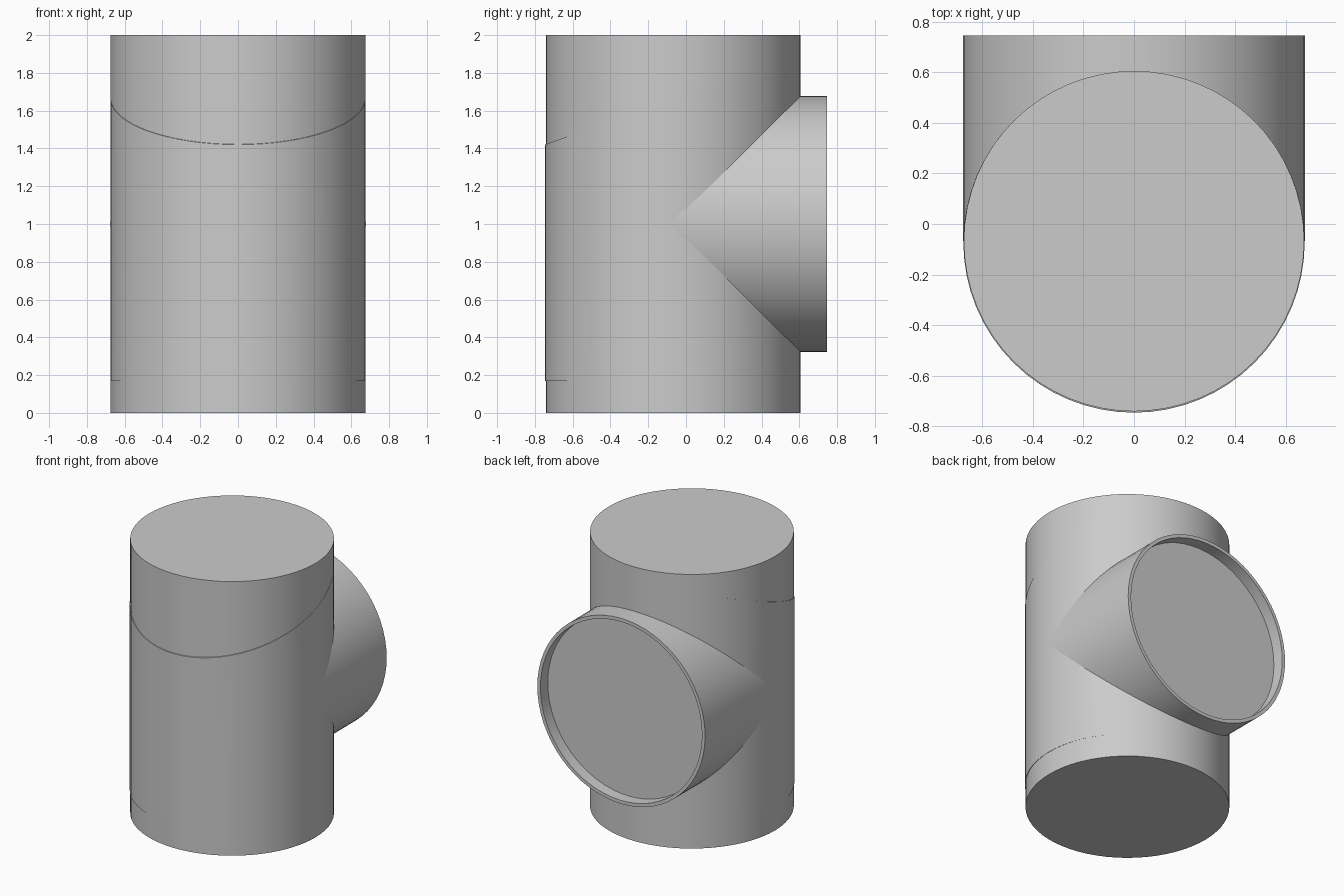
import bpy, bmesh, math
from mathutils import Matrix, Vector

if "Cube" in bpy.data.objects:
    bpy.data.objects.remove(bpy.data.objects["Cube"], do_unlink=True)

SIDES = 64
grey = bpy.data.materials.new("plain grey")
grey.use_nodes = True
color = (0.6, 0.6, 0.6, 1)
grey.diffuse_color = color
grey.node_tree.nodes["Principled BSDF"].inputs["Base Color"].default_value = color


def lathe(name, profile, matrix, tweak=None):
    """Spin (radius, height) points around local z; the ends sit on the axis."""
    bm = bmesh.new()
    verts = [bm.verts.new((r, 0, h)) for r, h in profile]
    edges = [bm.edges.new(pair) for pair in zip(verts, verts[1:])]
    bmesh.ops.spin(bm, geom=verts + edges, cent=(0, 0, 0), axis=(0, 0, 1),
                   angle=math.tau, steps=SIDES, use_duplicate=False)
    bmesh.ops.remove_doubles(bm, verts=bm.verts, dist=1e-5)
    bmesh.ops.transform(bm, matrix=matrix, verts=bm.verts)
    if tweak:
        for v in bm.verts:
            tweak(v)
    bmesh.ops.recalc_face_normals(bm, faces=bm.faces)
    mesh = bpy.data.meshes.new(name)
    bm.to_mesh(mesh)
    bm.free()
    mesh.materials.append(grey)
    obj = bpy.data.objects.new(name, mesh)
    bpy.context.collection.objects.link(obj)
    bpy.ops.object.select_all(action="DESELECT")
    obj.select_set(True)
    bpy.context.view_layer.objects.active = obj
    bpy.ops.object.shade_smooth_by_angle(angle=math.radians(30))
    return obj


# Upright pipe, closed at both ends
R = 0.674
lathe("main_pipe", [(0, 0), (R, 0), (R, 2), (0, 2)],
      Matrix.Translation((0, -0.068, 0)))


# Thin sleeve around the pipe, its upper rim sloping up towards the back
def slope_top(v):
    if v.co.z > 1:
        v.co.z = 1.42 + math.tan(math.radians(20)) * (v.co.y + 0.747)


S = 0.676
lathe("sleeve", [(0, 0.17), (S, 0.17), (S, 1.5), (0, 1.5)],
      Matrix.Translation((0, -0.071, 0)), slope_top)

# Side branch towards the back, with a thin rim around a recessed end disc
START, END, RIM, DEPTH = -0.068, 0.747, 0.652, 0.085
B = 0.677
lathe("branch_pipe",
      [(0, START), (B, START), (B, END), (RIM, END), (RIM, END - DEPTH), (0, END - DEPTH)],
      Matrix.Translation((0, 0, 1)) @ Matrix.Rotation(-math.pi / 2, 4, "X"))
